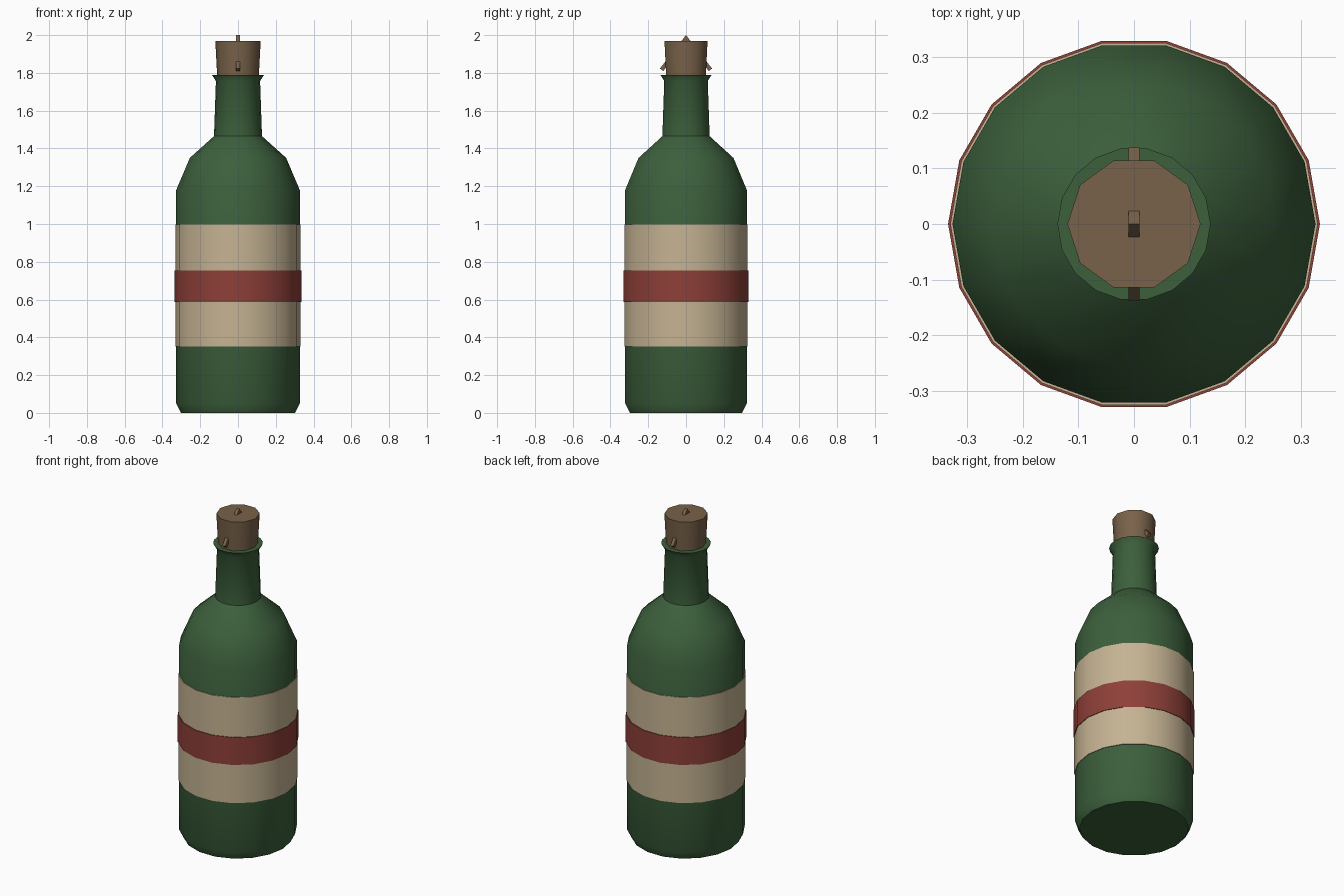
import bpy, bmesh, math
from mathutils import Vector

if "Cube" in bpy.data.objects:
    bpy.data.objects.remove(bpy.data.objects["Cube"], do_unlink=True)


def material(name, rgb):
    m = bpy.data.materials.new(name)
    m.use_nodes = True
    m.diffuse_color = (*rgb, 1)
    m.node_tree.nodes["Principled BSDF"].inputs["Base Color"].default_value = (*rgb, 1)
    return m


green = material("bottle green", (0.045, 0.115, 0.045))
tan = material("label tan", (0.56, 0.45, 0.29))
red = material("stripe red", (0.27, 0.05, 0.04))
brown = material("cork brown", (0.19, 0.122, 0.067))


def finish(name, bm, mat, smooth=True):
    bmesh.ops.recalc_face_normals(bm, faces=bm.faces[:])
    mesh = bpy.data.meshes.new(name)
    bm.to_mesh(mesh)
    bm.free()
    mesh.materials.append(mat)
    ob = bpy.data.objects.new(name, mesh)
    bpy.context.collection.objects.link(ob)
    if smooth:
        bpy.ops.object.select_all(action="DESELECT")
        ob.select_set(True)
        bpy.context.view_layer.objects.active = ob
        bpy.ops.object.shade_smooth_by_angle(angle=math.radians(40))
    return ob


def lathe(name, profile, sides, mat, ring=False):
    """Turn an (r, z) profile about z: capped at both ends, or closed as a ring."""
    bm = bmesh.new()
    loops = []
    for r, z in profile:
        loops.append([bm.verts.new((r * math.cos(a), r * math.sin(a), z))
                      for a in (math.tau * i / sides for i in range(sides))])
    pairs = list(zip(loops, loops[1:]))
    if ring:
        pairs.append((loops[-1], loops[0]))
    else:
        bm.faces.new(loops[0])
        bm.faces.new(loops[-1])
    for low, high in pairs:
        for i in range(sides):
            j = (i + 1) % sides
            bm.faces.new((low[i], low[j], high[j], high[i]))
    return finish(name, bm, mat)


def band(name, r, z0, z1, mat):
    inner = 0.32
    return lathe(name, [(inner, z0), (r, z0), (r, z1), (inner, z1)], 18, mat, ring=True)


# Glass: body, shoulder, neck and flared lip
lathe("bottle", [(0.302, 0), (0.327, 0.05), (0.327, 1.18), (0.255, 1.35),
                 (0.127, 1.465), (0.117, 1.757), (0.138, 1.79)], 18, green)

# Paper label with its stripe
band("label", 0.331, 0.352, 0.998, tan)
band("label_stripe", 0.335, 0.587, 0.755, red)

# Tapered stopper
lathe("cork", [(0.108, 1.74), (0.12, 1.97)], 10, brown)

# Bent wire through the cork, poking out at the top and both sides
half, thick = 0.01, 0.022
path = [Vector((-0.138, 1.823)), Vector((0, 2.0)), Vector((0.138, 1.823))]
slope = (path[1] - path[0]).normalized()
inward = Vector((slope.y, -slope.x)) * thick
under = [path[0] + inward,
         path[1] - Vector((0, thick / slope.x)),
         path[2] + Vector((-inward.x, inward.y))]
outline = path + under[::-1]
bm = bmesh.new()
left = [bm.verts.new((half, p.x, p.y)) for p in outline]
right = [bm.verts.new((-half, p.x, p.y)) for p in outline]
bm.faces.new(left)
bm.faces.new(right)
for i in range(len(outline)):
    j = (i + 1) % len(outline)
    bm.faces.new((left[i], left[j], right[j], right[i]))
finish("cork_wire", bm, brown, smooth=False)
